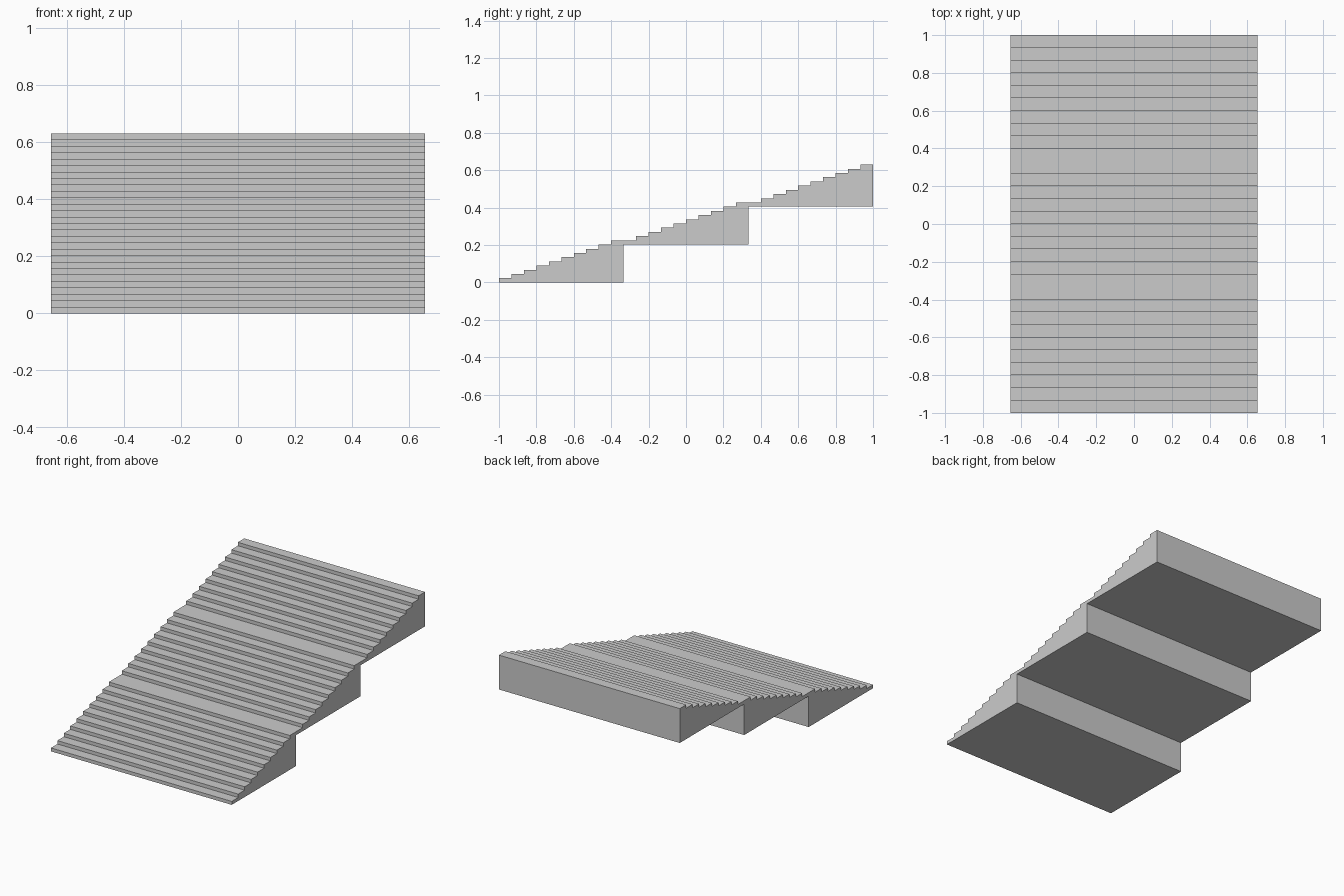
import bpy

if "Cube" in bpy.data.objects:
    bpy.data.objects.remove(bpy.data.objects["Cube"])

STEPS = 10
TREAD = 2 / 30
RISE = 0.0225
HALF_W = 0.655


def make_flight(name, y0, z0):
    # Stepped side profile, with a flat base and a vertical back
    profile = [(y0, z0)]
    for i in range(STEPS):
        z = z0 + (i + 1) * RISE
        profile += [(y0 + i * TREAD, z), (y0 + (i + 1) * TREAD, z)]
    profile.append((y0 + STEPS * TREAD, z0))

    # Extrude the profile across the width
    n = len(profile)
    verts = [(x, y, z) for x in (HALF_W, -HALF_W) for y, z in profile]
    faces = [tuple(reversed(range(n))), tuple(range(n, 2 * n))]
    faces += [(i, (i + 1) % n, (i + 1) % n + n, i + n) for i in range(n)]

    mesh = bpy.data.meshes.new(name)
    mesh.from_pydata(verts, [], faces)
    mesh.update()
    obj = bpy.data.objects.new(name, mesh)
    bpy.context.collection.objects.link(obj)


# Three flights; each one's first step is level with the last step below
for k, name in enumerate(("lower_flight", "middle_flight", "upper_flight")):
    make_flight(name, -1 + k * STEPS * TREAD, k * (STEPS - 1) * RISE)
